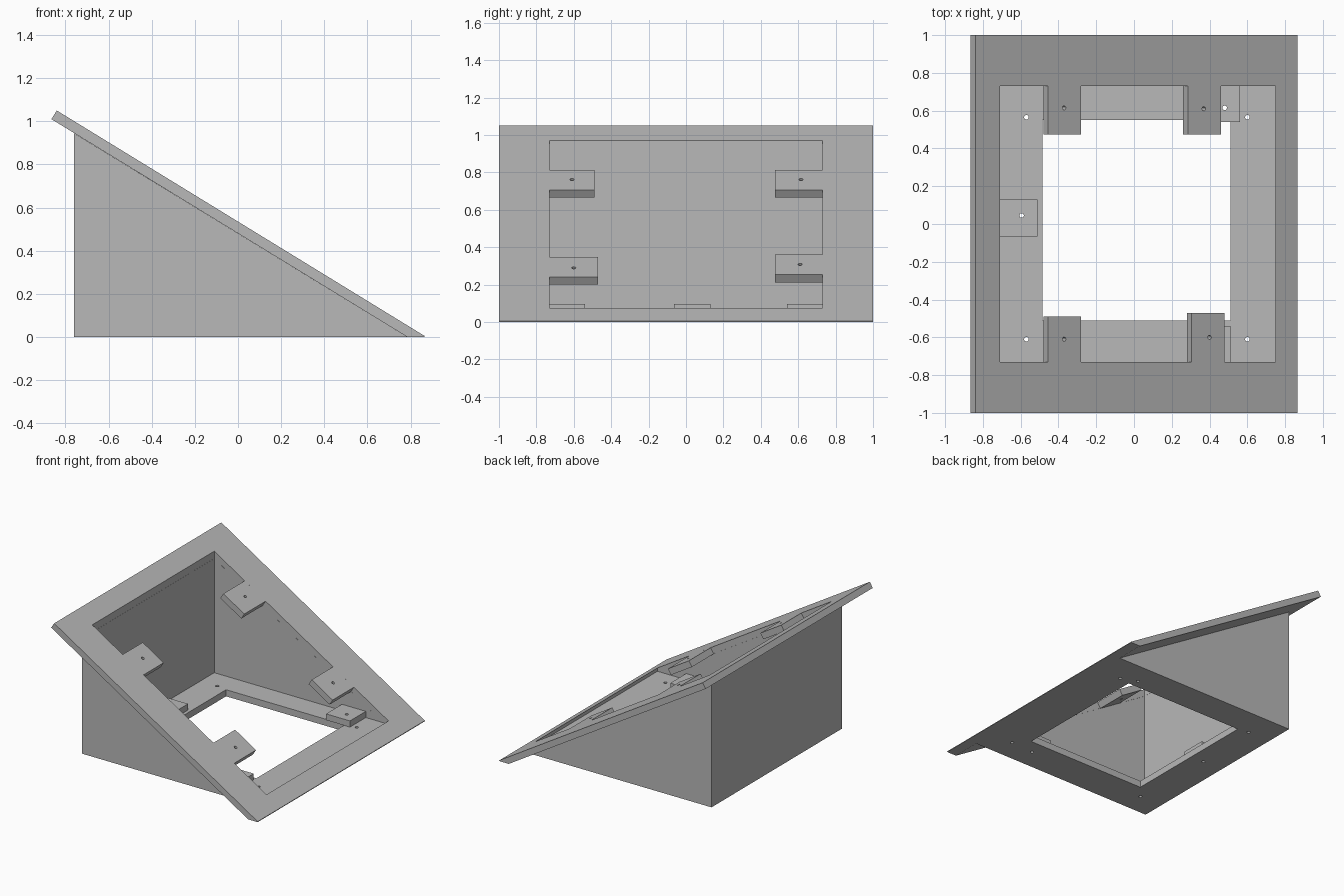
import bpy, bmesh, math
from mathutils import Matrix

if "Cube" in bpy.data.objects:
    bpy.data.objects.remove(bpy.data.objects["Cube"])

SLOPE = 0.613                       # fall of the sloping face per unit of x
TILT = math.atan(SLOPE)
THICK = 0.048                       # plate thickness, square to the slope

grey = bpy.data.materials.new("light grey")
grey.diffuse_color = (0.48, 0.48, 0.48, 1)
grey.use_nodes = True
grey.node_tree.nodes["Principled BSDF"].inputs["Base Color"].default_value = grey.diffuse_color


def top_z(x):
    """Height of the sloping top face at x."""
    return 1.05 - SLOPE * (x + 0.84)


def extrude(name, profile, y0, y1):
    """Extrude an XZ profile from y0 to y1."""
    bm = bmesh.new()
    face = bm.faces.new([bm.verts.new((x, y0, z)) for x, z in profile])
    new = bmesh.ops.extrude_face_region(bm, geom=[face])["geom"]
    bmesh.ops.translate(bm, vec=(0, y1 - y0, 0),
                        verts=[v for v in new if isinstance(v, bmesh.types.BMVert)])
    bmesh.ops.recalc_face_normals(bm, faces=bm.faces)
    mesh = bpy.data.meshes.new(name)
    bm.to_mesh(mesh)
    bm.free()
    mesh.materials.append(grey)
    ob = bpy.data.objects.new(name, mesh)
    bpy.context.collection.objects.link(ob)
    return ob


def box(name, x0, x1, y0, y1, z0, z1):
    return extrude(name, [(x0, z0), (x1, z0), (x1, z1), (x0, z1)], y0, y1)


def drill(name, x, y, z, tilt=0, radius=0.012):
    """Cylinder cutter for one screw hole."""
    bm = bmesh.new()
    bmesh.ops.create_cone(bm, segments=16, radius1=radius, radius2=radius,
                          depth=0.3, cap_ends=True,
                          matrix=Matrix.Translation((x, y, z)) @ Matrix.Rotation(tilt, 4, 'Y'))
    mesh = bpy.data.meshes.new(name)
    bm.to_mesh(mesh)
    bm.free()
    mesh.materials.append(grey)
    ob = bpy.data.objects.new(name, mesh)
    bpy.context.collection.objects.link(ob)
    return ob


def cut(ob, *cutters):
    for c in cutters:
        c.hide_render = True
        c.hide_viewport = False
        mod = ob.modifiers.new("cut", 'BOOLEAN')
        mod.operation = 'DIFFERENCE'
        mod.solver = 'EXACT'
        mod.object = c
    graph = bpy.context.evaluated_depsgraph_get()
    mesh = bpy.data.meshes.new_from_object(ob.evaluated_get(graph))
    ob.modifiers.clear()
    ob.data = mesh


# Wedge housing and the overhanging sloping flange
housing = extrude("wedge_housing", [(-0.76, 0), (0.785, 0), (-0.76, 0.945)], -0.78, 0.78)
flange = extrude("sloping_flange", [(-0.84, 1.05), (-0.865, 1.01), (0.785, 0),
                                    (0.865, 0), (0.865, 0.005)], -1, 1)

# Cavity, floor window and screw holes
cavity = box("cavity_cutter", -0.71, 0.75, -0.73, 0.73, 0.05, 2)
window = box("window_cutter", -0.485, 0.51, -0.51, 0.55, -0.5, 0.5)
floor_holes = [drill("floor_hole_cutter", x, y, 0) for x in (-0.57, 0.6) for y in (0.565, -0.61)]

# Floor blocks: x range, y range, hole position
blocks = [("rear_block", -0.71, -0.51, -0.065, 0.13, -0.595, 0.045),
          ("right_block", 0.36, 0.56, 0.54, 0.73, 0.48, 0.615),
          ("left_block", 0.31, 0.51, -0.73, -0.54, 0.41, -0.62)]
block_holes = []
for name, x0, x1, y0, y1, hx, hy in blocks:
    block = box(name, x0, x1, y0, y1, 0.05, 0.097)
    hole = drill("block_hole_cutter", hx, hy, 0.05)
    cut(block, hole)
    block_holes.append(hole)

cut(housing, cavity, window, *floor_holes, *block_holes)
cut(flange, cavity)

# Mounting tabs flush with the sloping face: x range of top, y range, hole position
tabs = [("upper_right_tab", -0.455, -0.28, 0.475, 0.73, -0.37, 0.615),
        ("upper_left_tab", -0.455, -0.28, -0.73, -0.49, -0.37, -0.61),
        ("lower_right_tab", 0.285, 0.46, 0.475, 0.73, 0.37, 0.61),
        ("lower_left_tab", 0.305, 0.48, -0.73, -0.47, 0.40, -0.60)]
dx, dz = THICK * math.sin(TILT), THICK * math.cos(TILT)
for name, x0, x1, y0, y1, hx, hy in tabs:
    tab = extrude(name, [(x0, top_z(x0)), (x1, top_z(x1)),
                         (x1 - dx, top_z(x1) - dz), (x0 - dx, top_z(x0) - dz)], y0, y1)
    hole = drill("tab_hole_cutter", hx, hy, top_z(hx), TILT, 0.011)
    cut(tab, hole)

# Remove the used cutters
for ob in list(bpy.data.objects):
    if ob.name.split(".")[0].endswith("_cutter"):
        bpy.data.objects.remove(ob)
